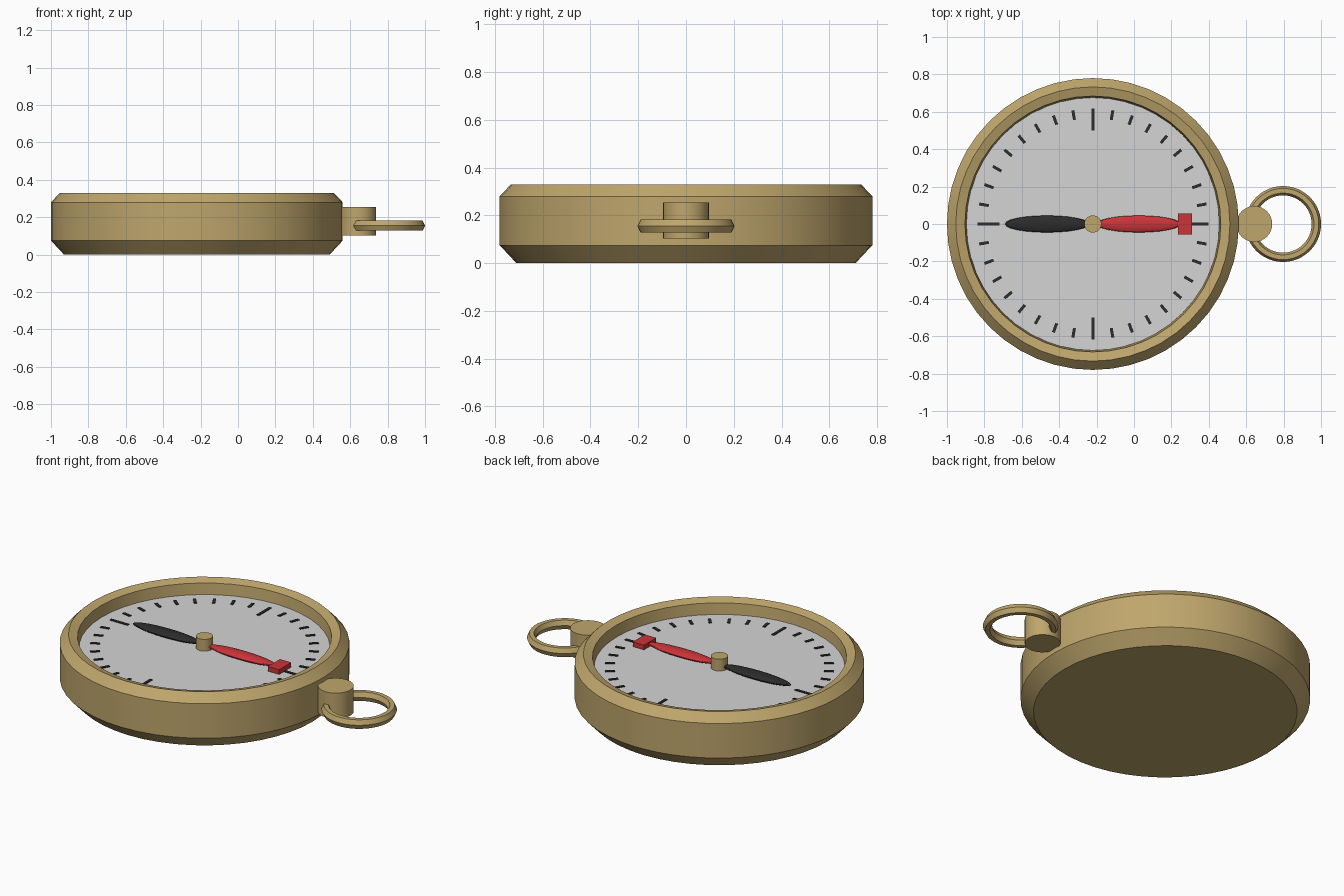
import bpy, bmesh, math
from mathutils import Matrix, Vector

old = bpy.data.objects.get("Cube")
if old:
    bpy.data.objects.remove(old)

CX = -0.22      # centre of the case
DIAL_Z = 0.25


def material(name, rgb):
    m = bpy.data.materials.new(name)
    m.use_nodes = True
    m.diffuse_color = (*rgb, 1)
    m.node_tree.nodes["Principled BSDF"].inputs["Base Color"].default_value = (*rgb, 1)
    return m


brass = material("brass", (0.52, 0.38, 0.15))
white = material("dial_grey", (0.66, 0.66, 0.66))
black = material("black", (0.025, 0.025, 0.025))
red = material("red", (0.60, 0.035, 0.04))


def finish(name, bm, mat, location=(0, 0, 0)):
    bmesh.ops.recalc_face_normals(bm, faces=bm.faces)
    mesh = bpy.data.meshes.new(name)
    bm.to_mesh(mesh)
    bm.free()
    mesh.materials.append(mat)
    obj = bpy.data.objects.new(name, mesh)
    obj.location = location
    bpy.context.collection.objects.link(obj)
    bpy.ops.object.select_all(action='DESELECT')
    obj.select_set(True)
    bpy.context.view_layer.objects.active = obj
    bpy.ops.object.shade_smooth_by_angle(angle=math.radians(14))
    return obj


def lathe(name, profile, mat, location, steps=48, closed=False):
    """Spin an (r, z) profile around the z axis."""
    bm = bmesh.new()
    verts = [bm.verts.new((r, 0, z)) for r, z in profile]
    pairs = list(zip(verts, verts[1:]))
    if closed:
        pairs.append((verts[-1], verts[0]))
    edges = [bm.edges.new(p) for p in pairs]
    bmesh.ops.spin(bm, geom=verts + edges, cent=(0, 0, 0), axis=(0, 0, 1),
                   angle=math.tau, steps=steps, use_merge=True)
    bmesh.ops.remove_doubles(bm, verts=bm.verts, dist=1e-5)
    return finish(name, bm, mat, location)


def cylinder(name, radius, z0, z1, mat, x, steps=32):
    return lathe(name, [(0, z0), (radius, z0), (radius, z1), (0, z1)], mat, (x, 0, 0), steps)


def add_box(bm, centre, size, turn=0):
    mat = (Matrix.Rotation(turn, 4, 'Z') @ Matrix.Translation(centre)
           @ Matrix.Diagonal(Vector((*size, 1))))
    bmesh.ops.create_cube(bm, size=1, matrix=mat)


# Case with chamfered edges and a recessed dial well
lathe("case", [(0, 0), (0.71, 0), (0.78, 0.075), (0.78, 0.28), (0.733, 0.33),
               (0.684, 0.315), (0.676, 0.24), (0, 0.24)], brass, (CX, 0, 0))
cylinder("dial", 0.676, 0.242, DIAL_Z, white, CX, 48)

# Degree ticks, longer at the four quarters
bm = bmesh.new()
for i in range(36):
    inner = 0.5 if i % 9 == 0 else 0.565
    add_box(bm, ((inner + 0.617) / 2, 0, DIAL_Z + 0.002), (0.617 - inner, 0.016, 0.005),
            math.radians(10 * i))
finish("dial_ticks", bm, black, (CX, 0, 0))


# Needle halves: slim flattened spindles
def needle(name, side, mat):
    bm = bmesh.new()
    bmesh.ops.create_uvsphere(bm, u_segments=24, v_segments=12, radius=1,
                              matrix=Matrix.Diagonal((0.225, 0.045, 0.018, 1)))
    finish(name, bm, mat, (CX + side * 0.245, 0, 0.27))


needle("needle_red", 1, red)
needle("needle_black", -1, black)

bm = bmesh.new()
add_box(bm, (0.493, 0, 0.268), (0.074, 0.114, 0.028))
finish("needle_marker", bm, red, (CX, 0, 0))

cylinder("needle_hub", 0.046, DIAL_Z, 0.32, brass, CX, 24)

# Lug and hanging ring
cylinder("lug", 0.096, 0.103, 0.255, brass, 0.643)
section = [(0.178 + 0.025 * math.cos(a), 0.031 * math.sin(a))
           for a in (math.tau * k / 6 for k in range(6))]
lathe("hanging_ring", section, brass, (0.797, 0, 0.155), 48, closed=True)
